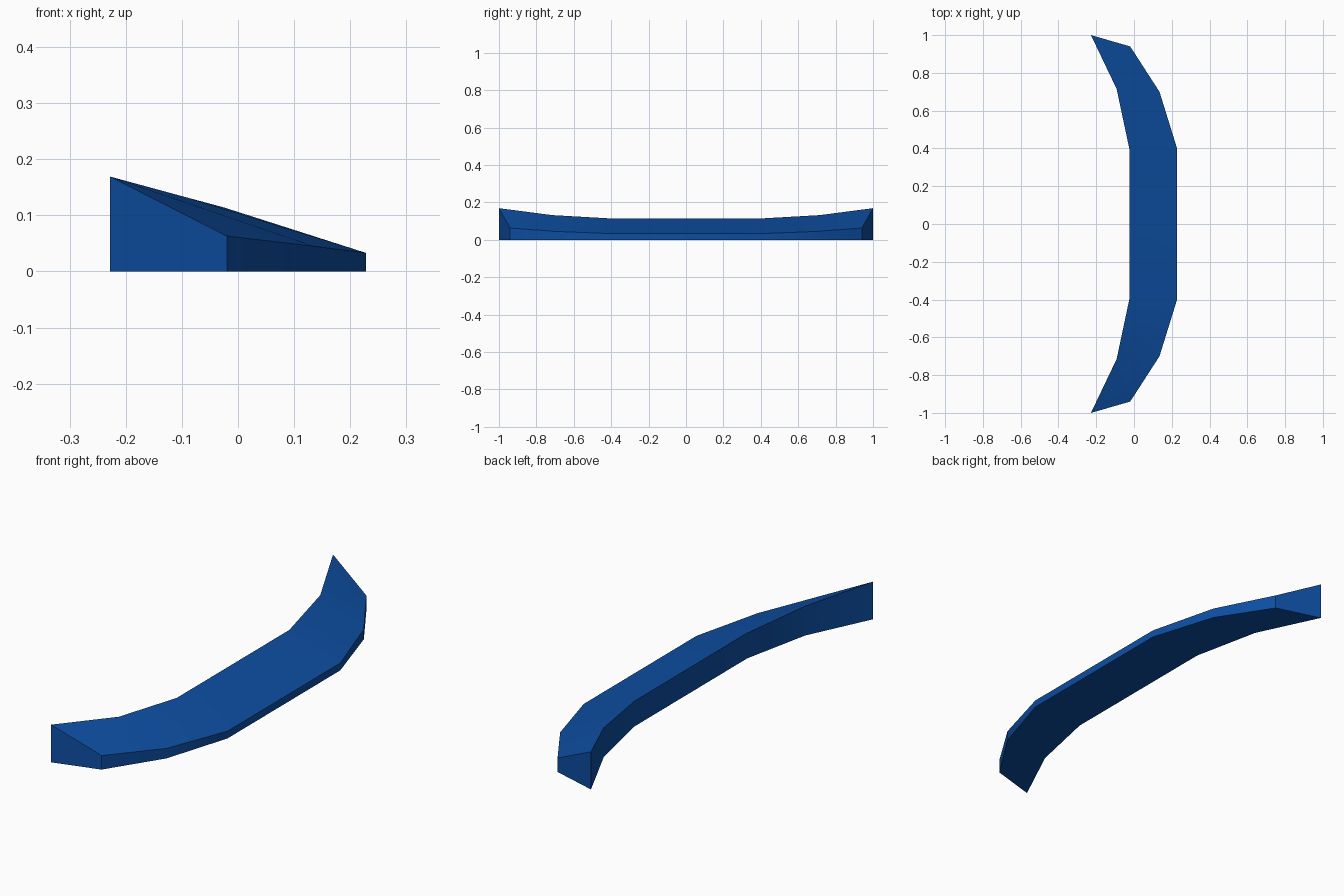
import bpy
import bmesh
import math

if "Cube" in bpy.data.objects:
    bpy.data.objects.remove(bpy.data.objects["Cube"], do_unlink=True)

# Single blue paint
blue = bpy.data.materials.new("blue paint")
blue.use_nodes = True
colour = (0.004, 0.076, 0.36, 1)
blue.diffuse_color = colour
blue.node_tree.nodes["Principled BSDF"].inputs["Base Color"].default_value = colour

# Half profile, middle to tip: (tall inner edge, low outer edge) as x, y, z
half = [
    ((-0.025, 0.40, 0.114), (0.228, 0.40, 0.033)),
    ((-0.092, 0.715, 0.132), (0.135, 0.70, 0.045)),
    ((-0.228, 1.00, 0.169), (-0.02, 0.94, 0.063)),
]


def mirrored(pair):
    return tuple((x, -y, z) for x, y, z in pair)


stations = [mirrored(p) for p in reversed(half)] + half

# Curved wedge: four-cornered sections bridged along the bow
bm = bmesh.new()
rings = []
for inner, outer in stations:
    corners = [inner, outer, (*outer[:2], 0), (*inner[:2], 0)]
    rings.append([bm.verts.new(c) for c in corners])
for a, b in zip(rings, rings[1:]):
    for i in range(4):
        j = (i + 1) % 4
        bm.faces.new((a[i], a[j], b[j], b[i]))
bm.faces.new(rings[0])
bm.faces.new(rings[-1])
bmesh.ops.recalc_face_normals(bm, faces=bm.faces)

mesh = bpy.data.meshes.new("curved_wedge")
bm.to_mesh(mesh)
bm.free()
mesh.materials.append(blue)
wedge = bpy.data.objects.new("curved_wedge", mesh)
bpy.context.collection.objects.link(wedge)

# Smooth along the bow, crisp at the rims
bpy.ops.object.select_all(action="DESELECT")
wedge.select_set(True)
bpy.context.view_layer.objects.active = wedge
bpy.ops.object.shade_smooth_by_angle(angle=math.radians(30))
